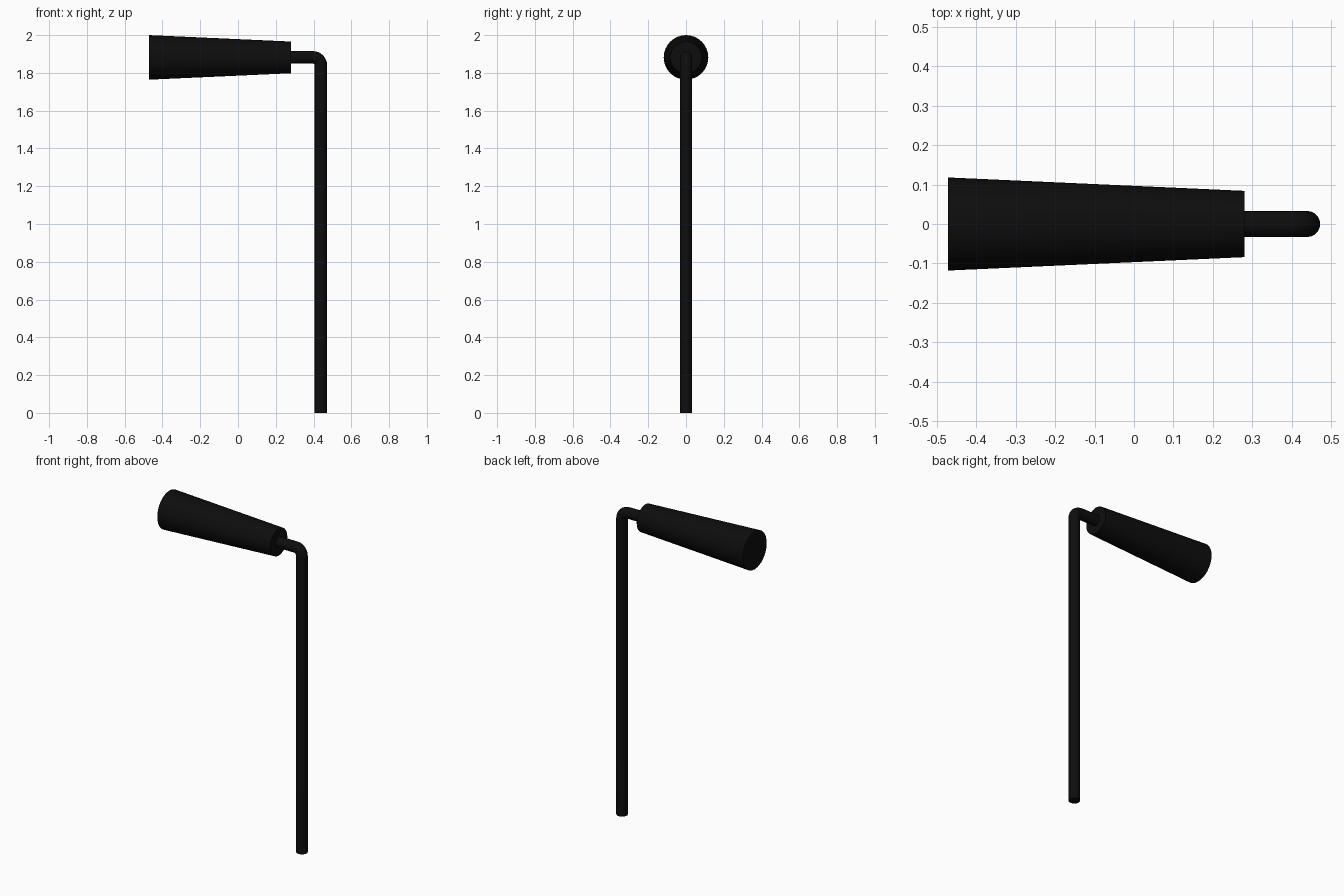
import bpy, bmesh, math
from mathutils import Vector

cube = bpy.data.objects.get("Cube")
if cube:
    bpy.data.objects.remove(cube, do_unlink=True)

# Single near-black colour
black = bpy.data.materials.new("matte black")
black.use_nodes = True
colour = (0.004, 0.004, 0.004, 1)
black.diffuse_color = colour
black.node_tree.nodes["Principled BSDF"].inputs["Base Color"].default_value = colour


def swept_tube(name, stations, sides):
    """Capped round tube in the xz plane; stations are (x, z, radius, heading angle)."""
    bm = bmesh.new()
    rings = []
    for x, z, radius, heading in stations:
        normal = Vector((-math.sin(heading), 0, math.cos(heading)))
        side = Vector((0, 1, 0))
        ring = []
        for i in range(sides):
            a = math.tau * i / sides
            ring.append(bm.verts.new(Vector((x, 0, z)) + radius * (math.cos(a) * normal + math.sin(a) * side)))
        rings.append(ring)
    for a, b in zip(rings, rings[1:]):
        for i in range(sides):
            j = (i + 1) % sides
            bm.faces.new((a[i], a[j], b[j], b[i]))
    bm.faces.new(rings[0])
    bm.faces.new(rings[-1])
    bmesh.ops.recalc_face_normals(bm, faces=bm.faces)
    mesh = bpy.data.meshes.new(name)
    bm.to_mesh(mesh)
    bm.free()
    mesh.materials.append(black)
    obj = bpy.data.objects.new(name, mesh)
    bpy.context.collection.objects.link(obj)
    bpy.ops.object.select_all(action="DESELECT")
    obj.select_set(True)
    bpy.context.view_layer.objects.active = obj
    bpy.ops.object.shade_smooth_by_angle(angle=math.radians(35))
    return obj


AXIS_Z = 1.882      # height of the grip axis
ROD_X = 0.439       # position of the upright rod
ROD_R = 0.033
BEND = 0.042        # centreline radius of the elbow

# Tapered grip, wide at its free end
swept_tube("handle_grip", [(-0.472, AXIS_Z, 0.118, 0), (0.28, AXIS_Z, 0.084, 0)], 32)

# Bent rod: short arm out of the grip, elbow, long upright leg
path = [(0.2, AXIS_Z, ROD_R, 0)]
for k in range(9):
    t = math.pi / 2 * k / 8
    path.append((ROD_X - BEND + BEND * math.sin(t), AXIS_Z - BEND + BEND * math.cos(t), ROD_R, -t))
path.append((ROD_X, 0, ROD_R, -math.pi / 2))
swept_tube("bent_rod", path, 20)
